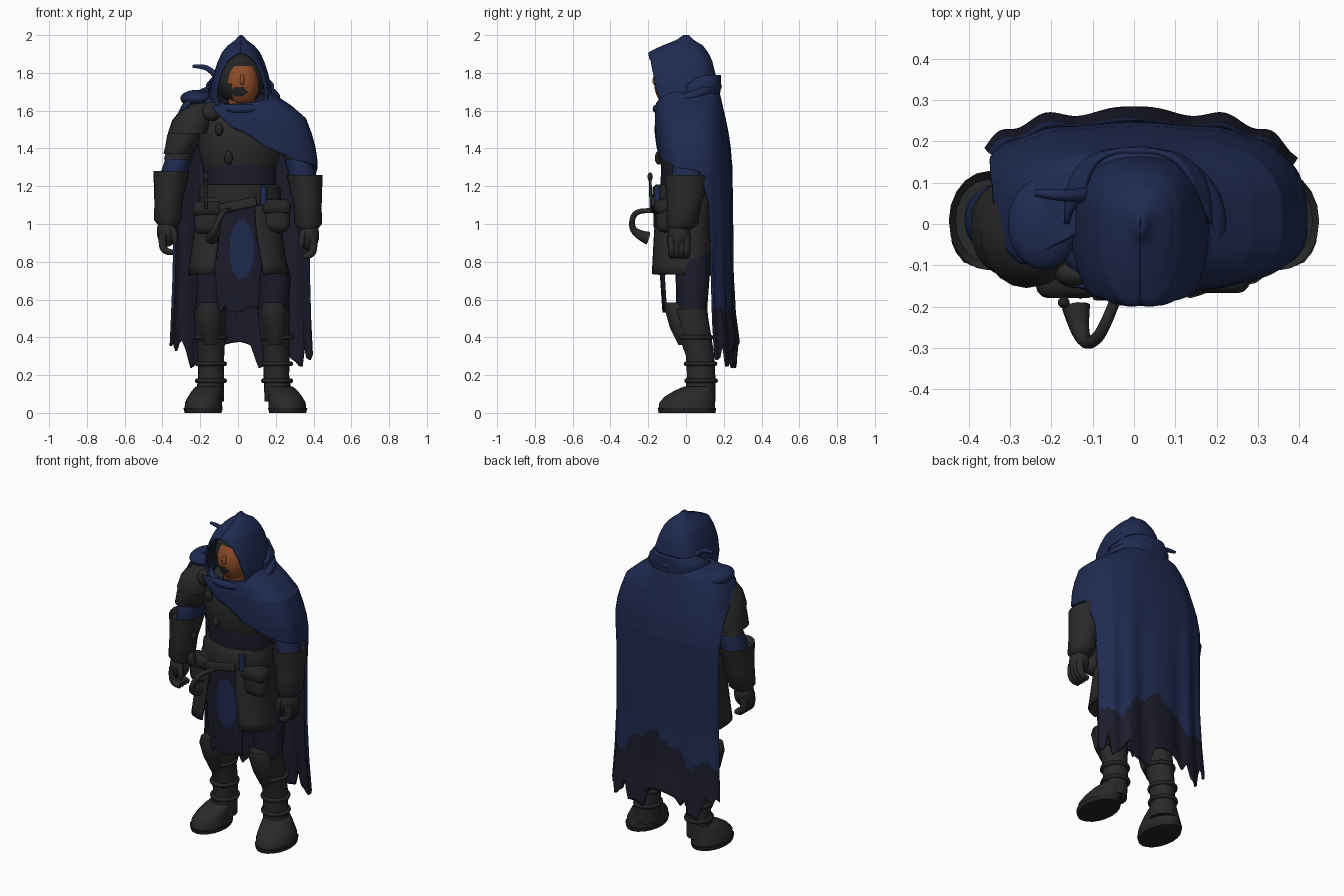
import bpy, bmesh, math, random
from mathutils import Matrix

random.seed(4)
if "Cube" in bpy.data.objects:
    bpy.data.objects.remove(bpy.data.objects["Cube"])


def material(name, *rgb):
    m = bpy.data.materials.new(name)
    m.use_nodes = True
    m.diffuse_color = (*rgb, 1)
    m.node_tree.nodes["Principled BSDF"].inputs["Base Color"].default_value = (*rgb, 1)
    return m


BLUE = material("blue cloth", .0135, .0235, .082)
NAVY = material("dark navy cloth", .0115, .0115, .025)
GREY = material("charcoal leather", .0225, .0225, .0225)
DARK = material("dark leather", .0175, .0175, .0175)
SKIN = material("skin", .27, .072, .021)


def finish(name, bm, mats, angle=50):
    me = bpy.data.meshes.new(name)
    bm.to_mesh(me)
    bm.free()
    for m in mats:
        me.materials.append(m)
    me.shade_smooth()
    me.set_sharp_from_angle(angle=math.radians(angle))
    ob = bpy.data.objects.new(name, me)
    bpy.context.scene.collection.objects.link(ob)
    return ob


def loft(name, mat, rings, n=20):
    """Stack of horizontal ellipses: z, centre x, centre y, radius x, radius y."""
    bm = bmesh.new()
    loops = []
    for z, cx, cy, rx, ry in rings:
        loops.append([bm.verts.new((cx + rx * math.cos(k * math.tau / n),
                                    cy + ry * math.sin(k * math.tau / n), z)) for k in range(n)])
    for a, b in zip(loops, loops[1:]):
        for k in range(n):
            bm.faces.new((a[k], a[(k + 1) % n], b[(k + 1) % n], b[k]))
    bm.faces.new(loops[0])
    bm.faces.new(loops[-1])
    bmesh.ops.recalc_face_normals(bm, faces=bm.faces)
    return finish(name, bm, [mat])


def ball(name, mats, centre, radii, paint=None):
    bm = bmesh.new()
    bmesh.ops.create_uvsphere(bm, u_segments=48, v_segments=36, radius=1)
    bm.transform(Matrix.Translation(centre) @ Matrix.Diagonal((*radii, 1)))
    if paint:
        for f in bm.faces:
            f.material_index = paint(f.calc_center_median())
    return finish(name, bm, mats)


def box(name, mat, centre, size, bevel=.02, turn=0):
    bm = bmesh.new()
    bmesh.ops.create_cube(bm, size=1)
    bm.transform(Matrix.Diagonal((*size, 1)))
    bmesh.ops.bevel(bm, geom=bm.edges[:], offset=bevel, segments=3, affect='EDGES', profile=.5)
    bm.transform(Matrix.Translation(centre) @ Matrix.Rotation(turn, 4, 'Y'))
    return finish(name, bm, [mat])


def tube(name, mat, points, closed=False):
    """Round tube through points of x, y, z, radius."""
    cu = bpy.data.curves.new(name, 'CURVE')
    cu.dimensions = '3D'
    cu.bevel_depth, cu.bevel_resolution, cu.use_fill_caps = 1, 3, True
    cu.resolution_u = 5
    sp = cu.splines.new('NURBS')
    sp.points.add(len(points) - 1)
    for p, (x, y, z, r) in zip(sp.points, points):
        p.co, p.radius = (x, y, z, 1), r
    sp.order_u, sp.use_endpoint_u, sp.use_cyclic_u = 3, True, closed
    cu.materials.append(mat)
    ob = bpy.data.objects.new(name, cu)
    bpy.context.scene.collection.objects.link(ob)
    return ob


def sheet(name, mats, rows, cols=60, sub=4, power=.7, cx=0, thick=.014,
          fold=0, rag=0, rag_from=.7, paint=None, offset=0):
    """Draped cloth. Rows: z, right, left, back, front reach, start and end angle from the back."""
    levels = [[p + (q - p) * k / sub for p, q in zip(a, b)]
              for a, b in zip(rows, rows[1:]) for k in range(sub)] + [rows[-1]]
    low = rows[-1][0]
    knots = [rag * random.uniform(-1, 1) for _ in range(cols // 4 + 2)]
    tears = [knots[j // 4] + (knots[j // 4 + 1] - knots[j // 4]) * (j % 4) / 4 for j in range(cols + 1)]
    bm = bmesh.new()
    grid = []
    for z, right, left, back, front, t0, t1 in levels:
        hang = max(0, (rag_from - z) / (rag_from - low))
        line = []
        for j in range(cols + 1):
            t = math.radians(t0 + (t1 - t0) * j / cols)
            s, c = math.sin(t), math.cos(t)
            ripple = 1 + fold * math.cos(t * 16) * min(1, max(0, 1.6 - z))
            x = math.copysign(abs(s) ** power, s) * (left if s > 0 else right)
            y = math.copysign(abs(c) ** power, c) * (back if c > 0 else front) * ripple
            line.append(bm.verts.new((cx + x, y, z - hang * tears[j])))
        grid.append(line)
    for a, b in zip(grid, grid[1:]):
        for j in range(cols):
            f = bm.faces.new((a[j], a[j + 1], b[j + 1], b[j]))
            if paint:
                f.material_index = paint(f.calc_center_median())
    ob = finish(name, bm, mats)
    mod = ob.modifiers.new("thickness", 'SOLIDIFY')
    mod.thickness, mod.offset, mod.material_offset = thick, -1, offset
    return ob


# Cloak: over the left shoulder in front, torn hem behind, dark lining
sheet("cloak", [BLUE, NAVY, NAVY], [
    (1.74, .14, .14, .15, .13, -95, 105), (1.69, .25, .19, .18, .15, -112, 128),
    (1.655, .28, .24, .188, .155, -120, 155), (1.625, .30, .285, .195, .16, -120, 200),
    (1.56, .33, .36, .21, .165, -92, 188),
    (1.48, .355, .39, .225, .165, -73, 178), (1.41, .38, .41, .235, .16, -62, 168),
    (1.34, .395, .42, .24, .15, -57, 142), (1.31, .40, .42, .243, .15, -55, 108),
    (1.28, .40, .42, .243, .15, -54, 80), (1.1, .40, .41, .245, .15, -53, 68),
    (.75, .405, .41, .245, .15, -53, 64), (.5, .415, .42, .255, .15, -53, 63),
    (.31, .42, .43, .275, .15, -54, 63)], cols=112, sub=12, fold=.035, rag=.085, offset=1,
    paint=lambda p: int(p.z < .555 + .16 * max(0, math.cos((p.x - .05) * 7))
                        - .05 * p.x + .02 * math.sin(p.x * 40)))

# Hood with pointed crown and open face
sheet("hood", [BLUE, NAVY], [
    (2.0, .008, .008, .015, .015, -180, 180), (1.975, .03, .03, .04, .05, -180, 180),
    (1.945, .07, .07, .09, .125, -180, 180), (1.91, .1, .1, .115, .198, -180, 180),
    (1.895, .107, .107, .125, .205, -163, 163), (1.86, .123, .123, .14, .222, -143, 143),
    (1.8, .143, .143, .155, .245, -131, 131), (1.73, .16, .16, .165, .24, -128, 128),
    (1.67, .168, .168, .165, .205, -130, 130), (1.62, .17, .17, .16, .175, -142, 142)],
    cx=.016, power=.8, offset=1)
tube("hood_collar", BLUE, [(.012 + .19 * math.sin(a), .005 + .16 * math.cos(a),
                            1.668 + .06 * math.cos(a), .025)
                           for a in [k * math.tau / 16 for k in range(16)]], closed=True)
sheet("collar_flap", [BLUE], [(1.79, .13, .15, .185, .1, -75, 75),
                              (1.74, .17, .19, .185, .1, -90, 90),
                              (1.68, .17, .19, .18, .1, -90, 90)], cols=24)
tube("hood_tail", BLUE, [(-.11, .07, 1.78, .02), (-.15, .068, 1.82, .014),
                         (-.19, .07, 1.835, .014), (-.24, .075, 1.835, .008)])
ball("shoulder_roll", [BLUE], (-.22, .0, 1.665), (.085, .11, .045))

# Head, dark cowl around the face and short beard
ball("cowl", [DARK], (.015, -.025, 1.765), (.13, .12, .135))
ball("face", [SKIN, DARK], (.022, -.085, 1.745), (.088, .083, .12),
     lambda p: int(p.z > 1.84 or p.x < -.03 and p.z < 1.74
                   or ((p.x - .005) / .045) ** 2 + ((p.z - 1.7) / .025) ** 2 < 1))
tube("nose", SKIN, [(.022, -.16, 1.79, .008), (.022, -.174, 1.755, .013), (.022, -.162, 1.742, .01)])
loft("neck", SKIN, [(1.58, .015, -.04, .07, .07), (1.7, .02, -.06, .07, .08)])

# Torso and belt
loft("belly", NAVY, [(.98, .01, .01, .19, .13), (1.2, .01, 0, .19, .135), (1.38, .01, 0, .2, .13)])
loft("chest_armour", GREY, [(1.3, .01, 0, .195, .13), (1.36, .01, -.005, .21, .145),
                            (1.47, .01, 0, .23, .15), (1.57, .01, .015, .25, .13),
                            (1.62, .01, .02, .16, .1), (1.64, .01, .02, .08, .07)])
loft("belt", DARK, [(1.09, .01, -.01, .205, .155), (1.1, .01, -.01, .22, .17),
                    (1.19, .01, -.01, .215, .168), (1.21, .01, -.01, .2, .15)])
ball("shoulder_clasp", [GREY], (-.14, -.12, 1.595), (.05, .035, .05))
for x, z in ((-.1, 1.5), (-.05, 1.35)):
    ball("stud", [DARK], (x, -.145, z), (.022, .02, .035))

# Coat skirt with front slit and long painted front cloth
sheet("coat_skirt", [GREY], [(1.14, .2, .21, .14, .16, -164, 164), (.95, .235, .235, .14, .175, -163, 163),
                             (.73, .265, .265, .14, .19, -159, 157)], cols=48, rag=.008, rag_from=.8)
sheet("front_cloth", [NAVY, BLUE], [(1.1, .21, .21, .1, .15, 148, 212), (.75, .2, .2, .1, .14, 150, 210),
                                    (.55, .18, .18, .1, .125, 152, 208)], cols=60, sub=36, rag=.02,
      paint=lambda p: int(((p.x - .02) / .065) ** 2 + ((p.z - .865) / .155) ** 2 < 1))

# Belt gear
for name, x, y, z in (("right_pouch", -.16, -.122, 1.03), ("left_pouch", .203, -.11, 1.04)):
    box(name, GREY, (x, y, z), (.145, .1, .17), .045)
    box(name + "_flap", DARK, (x, y - .005, z + .05), (.155, .105, .08), .03)
box("belt_buckle", GREY, (.0, -.17, 1.1), (.2, .03, .05), .01, -.2)
tube("horn", GREY, [(-.04, -.17, 1.07, .013), (-.07, -.25, 1.075, .014), (-.1, -.29, 1.03, .015),
                    (-.13, -.28, .95, .018), (-.14, -.2, .925, .035)])
tube("vial", BLUE, [(.135, -.15, 1.1, .018), (.135, -.15, 1.2, .018)])
tube("pin", DARK, [(-.17, -.185, 1.08, .008), (-.17, -.19, 1.24, .008)])
ball("pin_head", [DARK], (-.17, -.19, 1.25), (.014, .014, .022))

# Layered right shoulder armour
loft("pauldron_lower", GREY, [(1.37, -.32, -.01, .075, .11), (1.41, -.3, -.01, .085, .12),
                              (1.47, -.285, -.01, .09, .12), (1.55, -.26, -.01, .08, .1)])
loft("pauldron_upper", GREY, [(1.48, -.26, -.02, .112, .135), (1.55, -.24, -.02, .108, .13),
                              (1.61, -.215, -.02, .085, .1), (1.65, -.2, -.02, .04, .05)])

# Arms, gauntlets and hands
for side, s, dz in (("right", -1, 0), ("left", 1, -.02)):
    tube(side + "_upper_arm", GREY, [(s * .24, .02, 1.54, .085), (s * .29, .02, 1.43, .08), (s * .33, .02, 1.32, .07)])
    loft(side + "_sleeve", BLUE, [(1.2, s * .35, .01, .065, .075), (1.28, s * .335, .01, .072, .085),
                                  (1.345, s * .315, .015, .07, .08)])
    loft(side + "_gauntlet", GREY, [(.99 + dz, s * .37, -.03, .05, .055), (1.02 + dz, s * .372, -.02, .072, .085),
                                    (1.12 + dz, s * .368, -.01, .075, .09), (1.25 + dz, s * .355, .005, .092, .115),
                                    (1.28 + dz, s * .352, .008, .096, .12), (1.25 + dz, s * .352, .008, .08, .1)])
    ball(side + "_palm", [GREY], (s * .375, -.035, .96 + dz), (.055, .06, .08))
    for k in range(4):
        y = -.075 + k * .026
        tube(side + "_finger", GREY, [(s * .395, y, .95 + dz, .023), (s * .405, y, .89 + dz, .021),
                                      (s * .38, y, .85 + dz, .02), (s * .345, y, .85 + dz, .015)])
    tube(side + "_thumb", GREY, [(s * .35, -.07, .98 + dz, .02), (s * .33, -.09, .93 + dz, .018),
                                 (s * .335, -.085, .9 + dz, .013)])

# Legs and boots, left stance a little wider
for side, s, d in (("right", -1, 0), ("left", 1, .06)):
    def at(x, share=1):
        return s * (x + d * share)
    loft(side + "_thigh", NAVY, [(1.0, s * .1, .01, .1, .11), (.72, at(.13), .035, .09, .09),
                                 (.52, at(.145, .7), .03, .08, .08)])
    loft(side + "_boot_shaft", GREY, [(.06, at(.15, 1.1), .075, .075, .082), (.2, at(.143), .08, .068, .075),
                                      (.3, at(.143), .075, .07, .075), (.4, at(.145, .85), .05, .077, .085),
                                      (.5, at(.148, .7), .022, .084, .096), (.55, at(.15, .65), .01, .085, .103),
                                      (.53, at(.15, .65), .02, .07, .08)])
    loft(side + "_knee_guard", GREY, [(.36, at(.145, .9), .02, .045, .06), (.45, at(.148, .75), -.022, .062, .063),
                                      (.54, at(.15, .65), -.05, .07, .06), (.585, at(.15, .6), -.067, .05, .042)])
    for z, y, r in ((.17, .08, .074), (.26, .077, .074), (.4, .05, .08)):
        tube(side + "_strap", DARK, [(at(.145) + r * math.cos(k * math.pi / 5),
                                      y + r * 1.08 * math.sin(k * math.pi / 5), z, .013) for k in range(10)], True)
    loft(side + "_foot", GREY, [(.025, at(.183, 1.3), .005, .1, .15), (.055, at(.182, 1.3), .006, .098, .147),
                                (.085, at(.176, 1.25), .018, .089, .132), (.115, at(.165, 1.2), .042, .081, .108),
                                (.14, at(.152, 1.1), .072, .072, .082)])
    loft(side + "_sole", DARK, [(0, at(.185, 1.3), .005, .098, .15), (.025, at(.185, 1.3), .005, .104, .155)])
